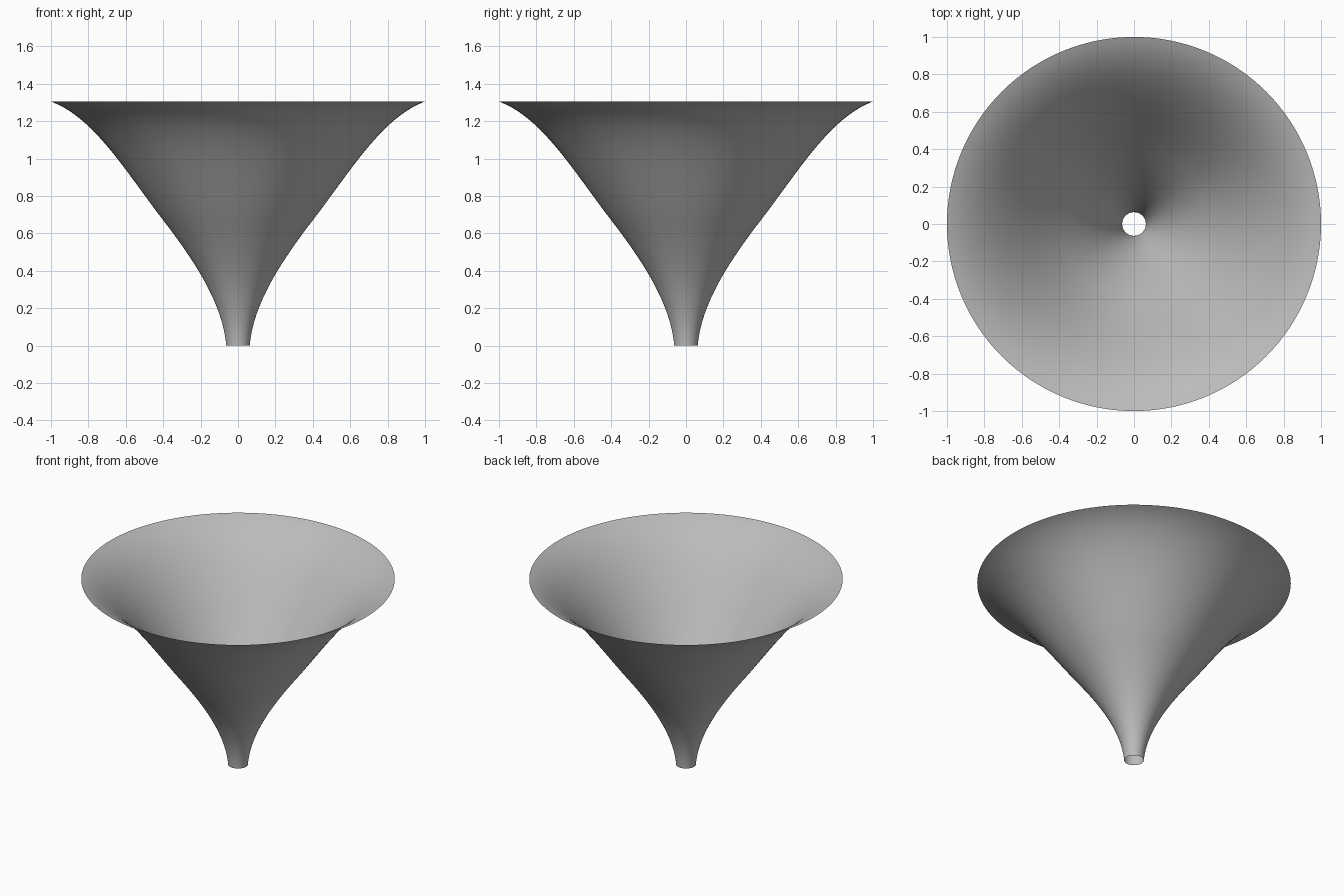
import bpy
import bmesh
from math import tau
from mathutils import Vector
from mathutils.geometry import interpolate_bezier

cube = bpy.data.objects.get("Cube")
if cube:
    bpy.data.objects.remove(cube, do_unlink=True)

# Flat grey for the whole funnel
grey = bpy.data.materials.new("mid grey")
grey.use_nodes = True
grey.diffuse_color = (0.5, 0.5, 0.5, 1)
grey.node_tree.nodes["Principled BSDF"].inputs["Base Color"].default_value = grey.diffuse_color

# Flared wall profile: two curve segments of (radius, height) from spout to rim
segments = [
    [(0.063, 0), (0.08, 0.22), (0.23, 0.45), (0.40, 0.67)],
    [(0.40, 0.67), (0.60, 0.93), (0.77, 1.22), (1, 1.305)],
]
profile = []
for seg in segments:
    pts = [Vector((r, 0, z)) for r, z in seg]
    profile += interpolate_bezier(*pts, 25)[1 if profile else 0:]

# Open, single-walled funnel spun around the z axis
bm = bmesh.new()
verts = [bm.verts.new(p) for p in profile]
edges = [bm.edges.new(pair) for pair in zip(verts, verts[1:])]
bmesh.ops.spin(bm, geom=verts + edges, cent=(0, 0, 0), axis=(0, 0, 1),
               angle=tau, steps=128, use_merge=True)
bmesh.ops.remove_doubles(bm, verts=bm.verts, dist=0.0001)
bmesh.ops.recalc_face_normals(bm, faces=bm.faces)
for face in bm.faces:
    face.smooth = True
mesh = bpy.data.meshes.new("funnel")
bm.to_mesh(mesh)
bm.free()
mesh.materials.append(grey)
funnel = bpy.data.objects.new("funnel", mesh)
bpy.context.collection.objects.link(funnel)
